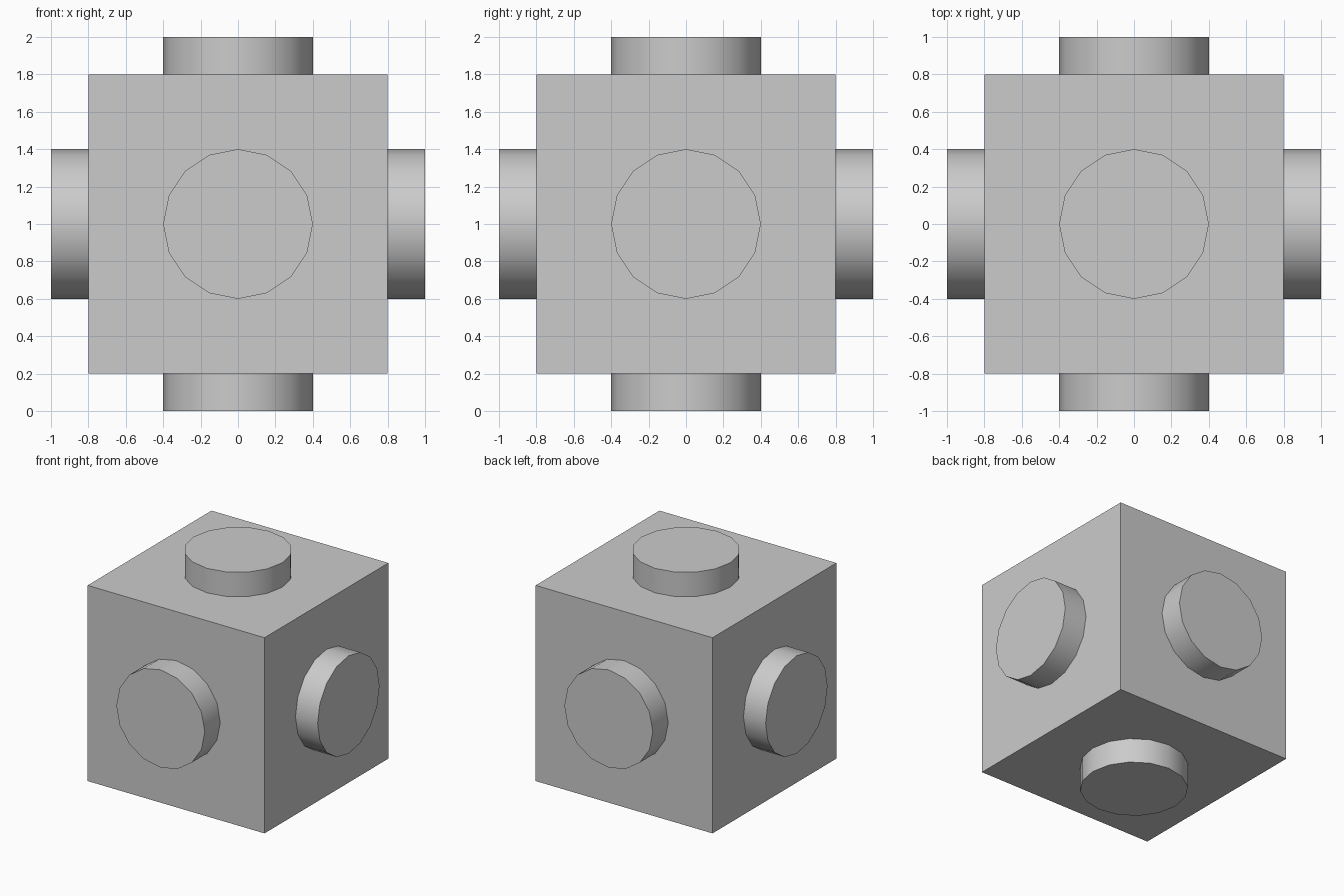
import bpy
import math
from mathutils import Vector

if "Cube" in bpy.data.objects:
    bpy.data.objects.remove(bpy.data.objects["Cube"])

CENTRE = Vector((0, 0, 1))
HALF = 0.8      # half width of the cube
REACH = 1.0     # distance from centre to stud cap
RADIUS = 0.4
EMBED = 0.02    # stud overlap into the cube

# Main cube
bpy.ops.mesh.primitive_cube_add(size=2 * HALF, location=CENTRE)
bpy.context.object.name = "cube_body"


def add_stud(name, direction, rotation):
    """16-sided round stud standing out of one cube face."""
    depth = REACH - HALF + EMBED
    bpy.ops.mesh.primitive_cylinder_add(
        vertices=16, radius=RADIUS, depth=depth,
        location=CENTRE + Vector(direction) * (REACH - depth / 2),
        rotation=rotation)
    bpy.context.object.name = name
    bpy.ops.object.shade_smooth_by_angle(angle=math.radians(30))


# One stud on each face
Q = math.pi / 2
for name, direction, rotation in (
    ("stud_right", (1, 0, 0), (0, Q, 0)),
    ("stud_left", (-1, 0, 0), (0, -Q, 0)),
    ("stud_back", (0, 1, 0), (-Q, 0, 0)),
    ("stud_front", (0, -1, 0), (Q, 0, 0)),
    ("stud_top", (0, 0, 1), (0, 0, 0)),
    ("stud_bottom", (0, 0, -1), (math.pi, 0, 0)),
):
    add_stud(name, direction, rotation)
